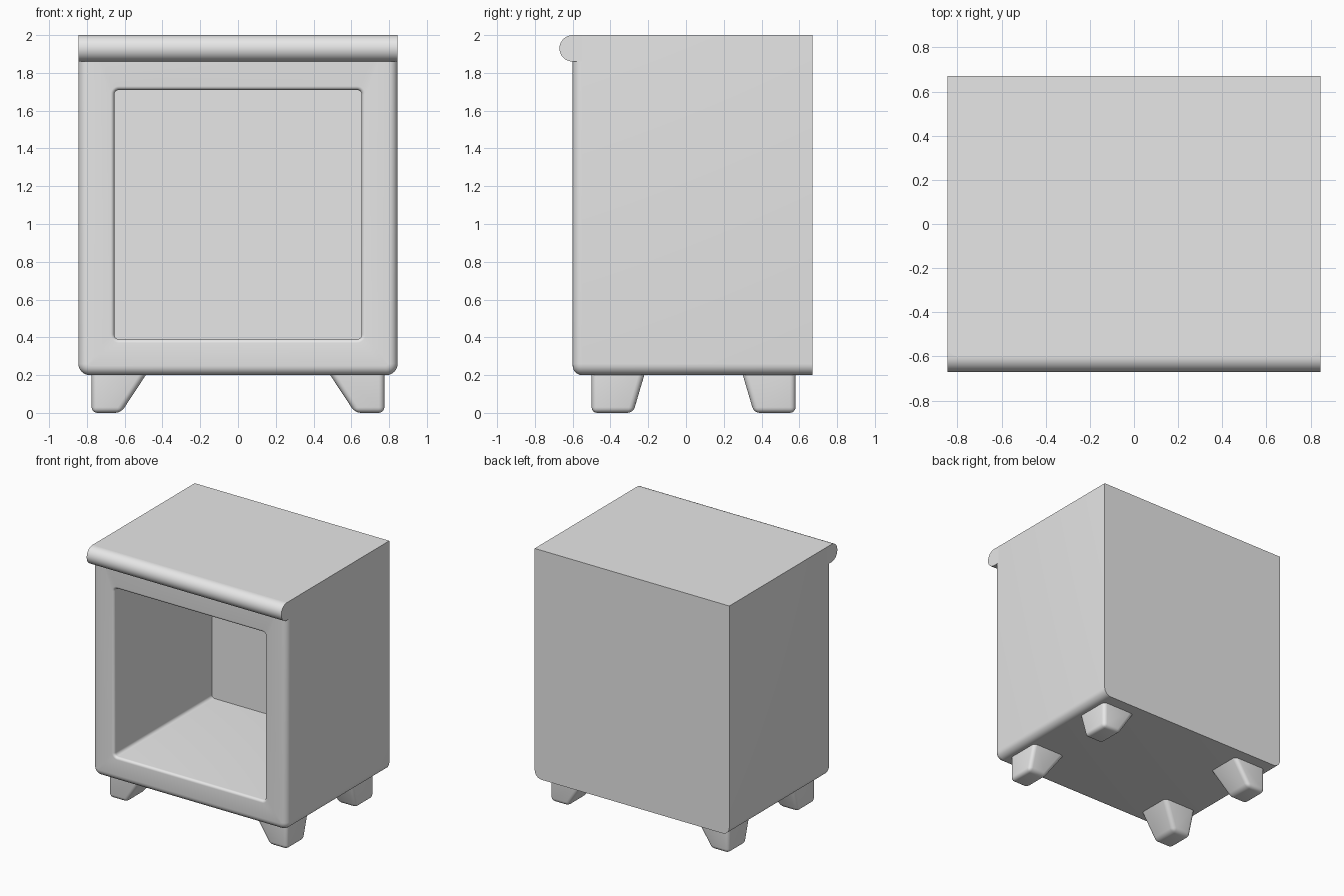
import bpy
import bmesh
from math import sin, cos, pi, radians

cube = bpy.data.objects.get("Cube")
if cube:
    bpy.data.objects.remove(cube, do_unlink=True)

grey = bpy.data.materials.new("grey_paint")
grey.use_nodes = True
COLOUR = (0.8, 0.8, 0.8, 1)
grey.diffuse_color = COLOUR
grey.node_tree.nodes["Principled BSDF"].inputs["Base Color"].default_value = COLOUR

SEG = 6  # segments in each rounded corner


def finish(name, bm):
    """Clean a bmesh, turn it into an object and smooth its rounded edges."""
    bmesh.ops.remove_doubles(bm, verts=bm.verts, dist=1e-5)
    bmesh.ops.recalc_face_normals(bm, faces=bm.faces)
    mesh = bpy.data.meshes.new(name)
    bm.to_mesh(mesh)
    bm.free()
    mesh.materials.append(grey)
    obj = bpy.data.objects.new(name, mesh)
    bpy.context.collection.objects.link(obj)
    bpy.ops.object.select_all(action='DESELECT')
    obj.select_set(True)
    bpy.context.view_layer.objects.active = obj
    bpy.ops.object.shade_smooth_by_angle(angle=radians(30))
    return obj


def ring(bm, y, half, bottom, top, r_bottom, r_top):
    """Rounded rectangle of vertices in the xz plane at depth y."""
    verts = []
    corners = ((1, top, r_top, -1), (-1, top, r_top, -1),
               (-1, bottom, r_bottom, 1), (1, bottom, r_bottom, 1))
    for i, (sx, z, r, sz) in enumerate(corners):
        cx, cz = sx * (half - r), z + sz * r
        for k in range(SEG + 1):
            a = (i + k / SEG) * pi / 2
            verts.append(bm.verts.new((cx + r * cos(a), y, cz + r * sin(a))))
    return verts


# Cabinet: one skin running from the back panel, around the frame, into the recess
W, FRONT, BACK, BASE, TOP = 0.845, -0.6, 0.67, 0.2, 2.0
EDGE, RIM = 0.05, 0.02
bm = bmesh.new()
rings = [ring(bm, BACK, W, BASE, TOP, 0.06, 0)]
for k in range(SEG + 1):  # rounded outer front edge
    a = k / SEG * pi / 2
    d = EDGE * (1 - cos(a))
    rings.append(ring(bm, FRONT + EDGE * (1 - sin(a)), W - d, BASE + d, TOP, 0.06 - d, 0))
for k in range(SEG + 1):  # rounded rim of the opening
    a = k / SEG * pi / 2
    d = RIM * (1 - sin(a))
    rings.append(ring(bm, FRONT + RIM * (1 - cos(a)), 0.655 + d,
                      0.39 - d, 1.71 + d, 0.025 + d, 0.025 + d))
rings.append(ring(bm, 0.61, 0.655, 0.39, 1.71, 0.025, 0.025))
for a, b in zip(rings, rings[1:]):
    for i in range(len(a)):
        j = (i + 1) % len(a)
        bm.faces.new((a[i], a[j], b[j], b[i]))
bm.faces.new(rings[0])
bm.faces.new(rings[-1])
finish("cabinet", bm)

# Rounded lip along the top front edge
bm = bmesh.new()
R = 0.07
profile = [(-0.55, TOP)]
profile += [(FRONT - R * sin(k / 16 * pi), TOP - R + R * cos(k / 16 * pi)) for k in range(17)]
profile += [(-0.55, TOP - 2 * R)]
face = bm.faces.new([bm.verts.new((-W, y, z)) for y, z in profile])
moved = bmesh.ops.extrude_face_region(bm, geom=[face])["geom"]
bmesh.ops.translate(bm, vec=(2 * W, 0, 0),
                    verts=[v for v in moved if isinstance(v, bmesh.types.BMVert)])
finish("top_lip", bm)


def leg(name, side, y_outer, y_bottom, y_top):
    """Foot with upright outer faces and sloping inner faces."""
    bm = bmesh.new()
    loops = []
    for z, x_in, y_in in ((0, 0.62, y_bottom), (BASE + 0.02, 0.475, y_top)):
        loops.append([bm.verts.new((side * x, y, z)) for x, y in
                      ((0.775, y_outer), (x_in, y_outer), (x_in, y_in), (0.775, y_in))])
    low, high = loops
    bm.faces.new(low)
    bm.faces.new(high)
    for i in range(4):
        j = (i + 1) % 4
        bm.faces.new((low[i], low[j], high[j], high[i]))
    edges = [e for e in bm.edges if min(v.co.z for v in e.verts) < 0.01]
    bmesh.ops.bevel(bm, geom=edges, offset=0.03, segments=4, profile=0.5, affect='EDGES')
    finish(name, bm)


# Four feet
for side, label in ((1, "left"), (-1, "right")):
    leg("front_leg_" + label, side, -0.5, -0.28, -0.215)
    leg("back_leg_" + label, side, 0.58, 0.36, 0.295)
